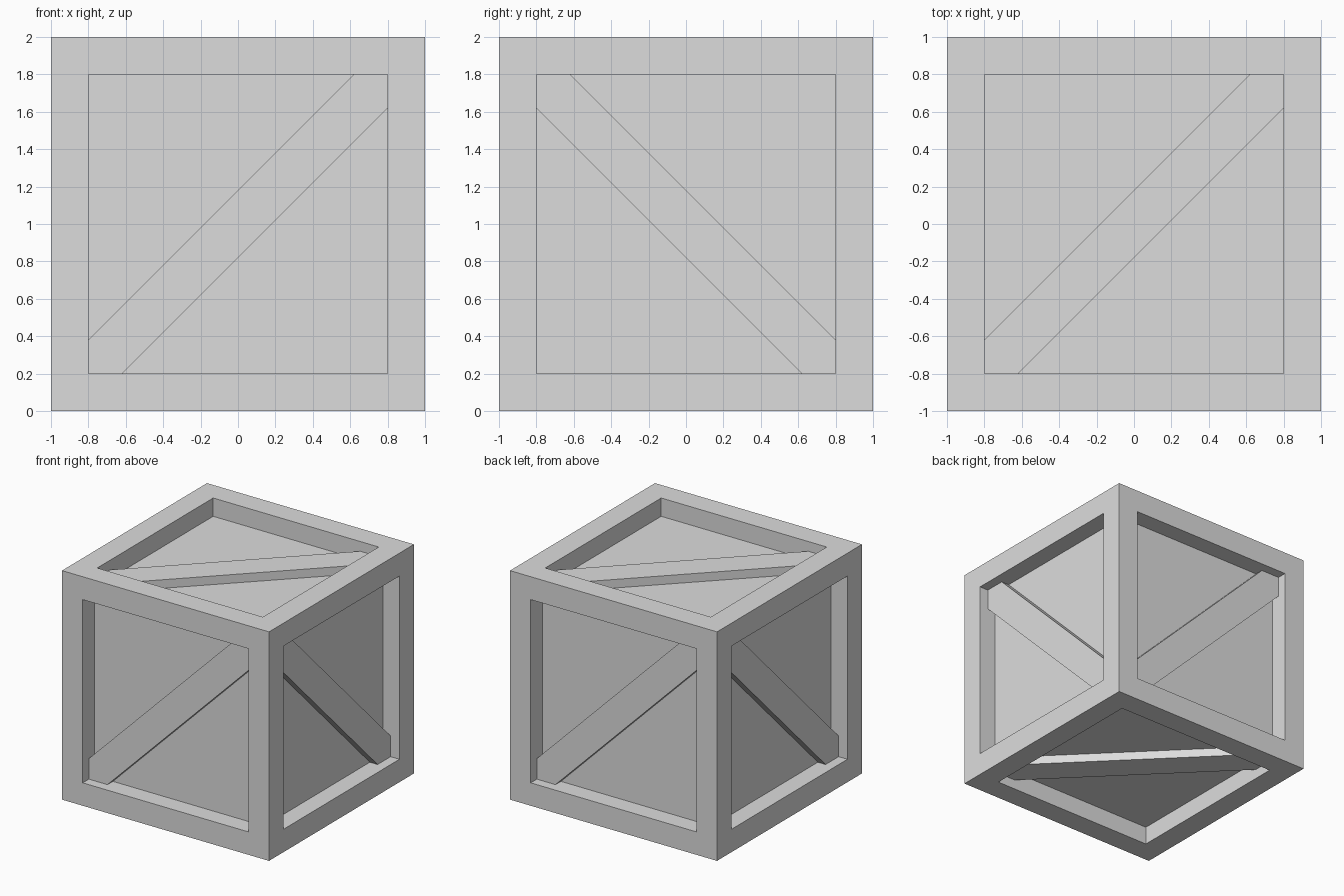
import bpy
import bmesh
from math import pi
from mathutils import Matrix, Vector

HALF, OPENING = 1.0, 0.8       # crate half size, half size of each opening
RECESS, BRACE = 0.16, 0.085    # depth of panel and of brace face below the frame
BAND = 0.18                    # brace width measured along the opening edge

cube = bpy.data.objects.get("Cube")
if cube:
    bpy.data.objects.remove(cube, do_unlink=True)

grey = bpy.data.materials.new("light grey")
grey.use_nodes = True
colour = (0.72, 0.72, 0.72, 1)
grey.diffuse_color = colour
grey.node_tree.nodes["Principled BSDF"].inputs["Base Color"].default_value = colour


def add_object(name, bm, matrix=Matrix()):
    bmesh.ops.recalc_face_normals(bm, faces=bm.faces)
    mesh = bpy.data.meshes.new(name)
    bm.to_mesh(mesh)
    bm.free()
    mesh.materials.append(grey)
    obj = bpy.data.objects.new(name, mesh)
    obj.matrix_world = matrix
    bpy.context.collection.objects.link(obj)
    return obj


# Crate body: a cube with a sunken panel in each face
bm = bmesh.new()
bmesh.ops.create_cube(bm, size=2 * HALF)
panels = bm.faces[:]
bmesh.ops.inset_individual(bm, faces=panels, thickness=HALF - OPENING,
                           use_even_offset=True)
panels = bmesh.ops.extrude_discrete_faces(bm, faces=panels)["faces"]
bm.normal_update()
for panel in panels:
    bmesh.ops.translate(bm, verts=panel.verts, vec=panel.normal * -RECESS)
lift = Matrix.Translation((0, 0, HALF))
add_object("crate_body", bm, lift)


# Diagonal brace lying on the top panel, from corner to corner
def add_brace(name, rotation):
    a, b = OPENING, OPENING - BAND
    outline = [(-a, -a), (-b, -a), (a, b), (a, a), (b, a), (-a, -b)]
    bm = bmesh.new()
    face = bm.faces.new([bm.verts.new((x, y, HALF - RECESS)) for x, y in outline])
    top = bmesh.ops.extrude_face_region(bm, geom=[face])["geom"]
    bmesh.ops.translate(bm, vec=Vector((0, 0, RECESS - BRACE)),
                        verts=[v for v in top if isinstance(v, bmesh.types.BMVert)])
    add_object(name, bm, lift @ rotation)


# One brace per face; neighbouring sides slope in opposite directions
add_brace("top_brace", Matrix())
add_brace("bottom_brace", Matrix.Rotation(pi, 4, "Y"))
for i, side in enumerate(("front", "right", "back", "left")):
    turn = Matrix.Rotation(i * pi / 2, 4, "Z") @ Matrix.Rotation(pi / 2, 4, "X")
    flip = Matrix.Rotation((i % 2) * pi / 2, 4, "Z")
    add_brace(side + "_brace", turn @ flip)
